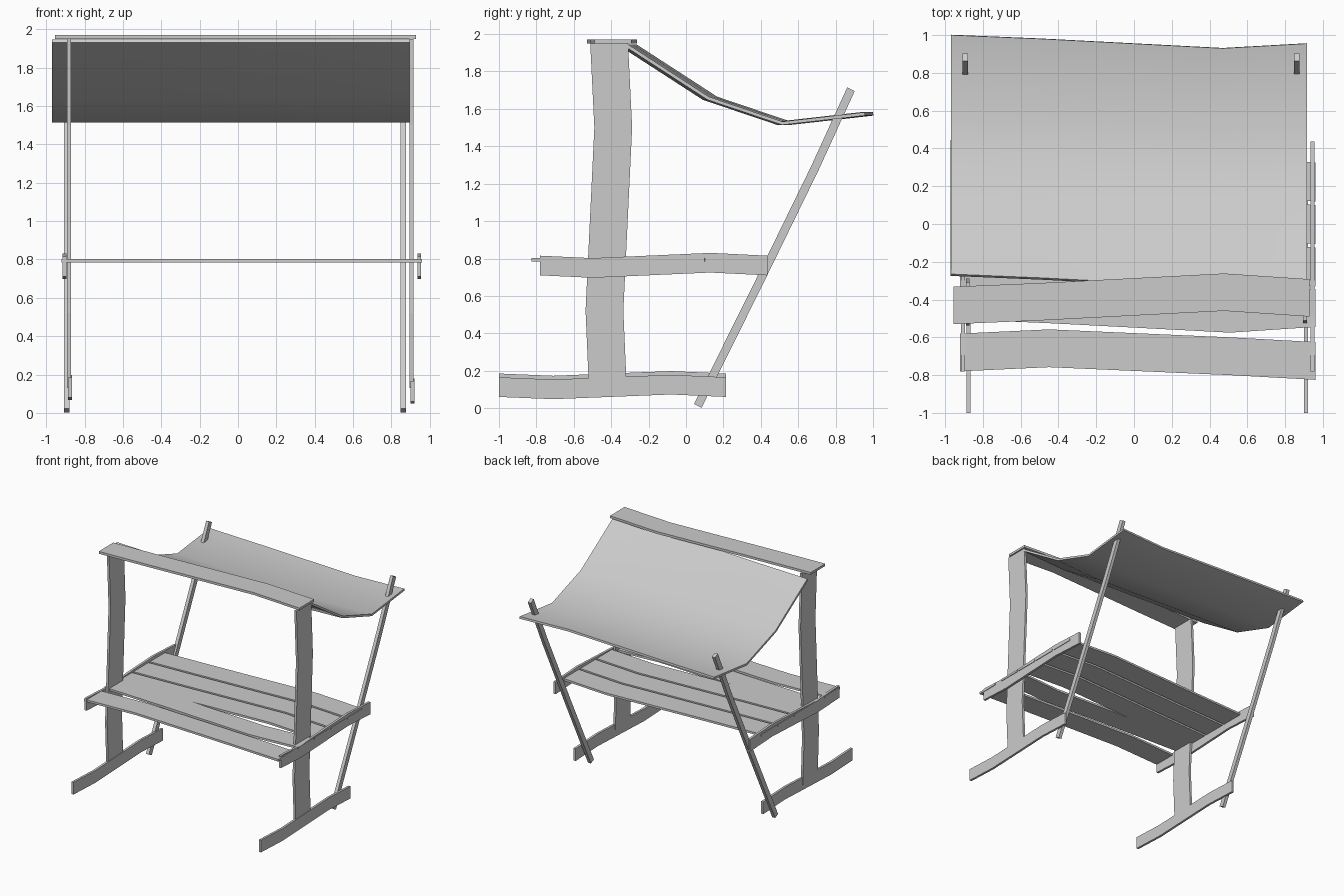
import bpy, bmesh, math
from mathutils import Vector

if "Cube" in bpy.data.objects:
    bpy.data.objects.remove(bpy.data.objects["Cube"])


def make_object(name, verts, faces):
    mesh = bpy.data.meshes.new(name)
    mesh.from_pydata(verts, [], faces)
    bm = bmesh.new()
    bm.from_mesh(mesh)
    bmesh.ops.recalc_face_normals(bm, faces=bm.faces)
    bm.to_mesh(mesh)
    bm.free()
    ob = bpy.data.objects.new(name, mesh)
    bpy.context.collection.objects.link(ob)
    return ob


def board(name, low, high, place, t0, t1):
    """Bent board: 2D lower and upper edges, given thickness from t0 to t1."""
    verts, faces = [], []
    for (a, b), (c, d) in zip(low, high):
        verts += [place(a, b, t0), place(c, d, t0), place(c, d, t1), place(a, b, t1)]
    n = len(low)
    for i in range(n - 1):
        for k in range(4):
            l = (k + 1) % 4
            faces.append((i * 4 + k, i * 4 + l, i * 4 + 4 + l, i * 4 + 4 + k))
    faces += [(3, 2, 1, 0), tuple(range(n * 4 - 4, n * 4))]
    return make_object(name, verts, faces)


def side(y, z, t):
    return (t, y, z)


def flat(x, y, t):
    return (x, y, t)


def level_board(name, x0, x1, y0, bend, width, z0, z1):
    """Board lying flat, running in x, with its front edge bent in y."""
    xs = [x0 + (x1 - x0) * f for f in (0, .25, .76, 1)]
    low = [(x, y0 + b) for x, b in zip(xs, bend)]
    high = [(x, y + width) for x, y in low]
    return board(name, low, high, flat, z0, z1)


# Side frames: foot, post, seat rail, leaning pole
foot = [(-1, .06), (-.71, .048), (-.08, .073), (.215, .06)]
post = [(-.52, .13), (-.537, .52), (-.49, 1.5), (-.512, 1.95)]
rail = [(-.78, .71), (-.5, .697), (.13, .725), (.437, .71)]
pole = [(.043, .022), (.365, .67), (.67, 1.295), (.862, 1.715)]
frames = [("left", -.886, .02, -.89, -.915, -.907), ("right", .90, 0, .895, .935, .847)]
for s, fx, lift, px, rx, lx in frames:
    board(s + "_foot", [(y, z + lift) for y, z in foot],
          [(y, z + lift + .105) for y, z in foot], side, fx, fx + .02)
    board(s + "_post", post, [(y + .202, z) for y, z in post], side, px, px + .02)
    board(s + "_seat_rail", rail, [(y, z + .105) for y, z in rail], side, rx, rx + .02)
    board(s + "_canopy_pole", pole, [(y + .04, z - .02) for y, z in pole], side, lx, lx + .028)

# Seat planks
bow = (0, .02, .07, .04)
level_board("seat_plank_1", -.92, .96, -.78, (0, .022, -.02, -.045), .2, .785, .803)
level_board("seat_plank_2", -.92, .96, -.505, [-b for b in bow], .2, .785, .803)
for i, y in enumerate((-.37, -.145, .08)):
    level_board("seat_plank_%d" % (i + 3), -.92, .96, y, bow, .205, .785, .803)

# Top beam
level_board("top_beam", -.955, .928, -.53, bow, .198, 1.95, 1.97)

# Sagging canopy sheet
profile = [(-.265, 1.945), (.167, 1.665), (.56, 1.532), (1.0, 1.582)]
ends = [(-.97, 0), (-.49, -.02), (.47, -.07), (.915, -.045)]
verts = [(x, y + d, z) for x, d in ends for y, z in profile]
faces = [(i * 4 + j, i * 4 + j + 4, i * 4 + j + 5, i * 4 + j + 1)
         for i in range(3) for j in range(3)]
canopy = make_object("canopy", verts, faces)
up = canopy.data.polygons[0].normal.z > 0
mod = canopy.modifiers.new("thickness", 'SOLIDIFY')
mod.thickness = .018
mod.offset = -1 if up else 1
bpy.context.view_layer.objects.active = canopy
canopy.select_set(True)
bpy.ops.object.modifier_apply(modifier=mod.name)
bpy.ops.object.shade_smooth_by_angle(angle=math.radians(35))
